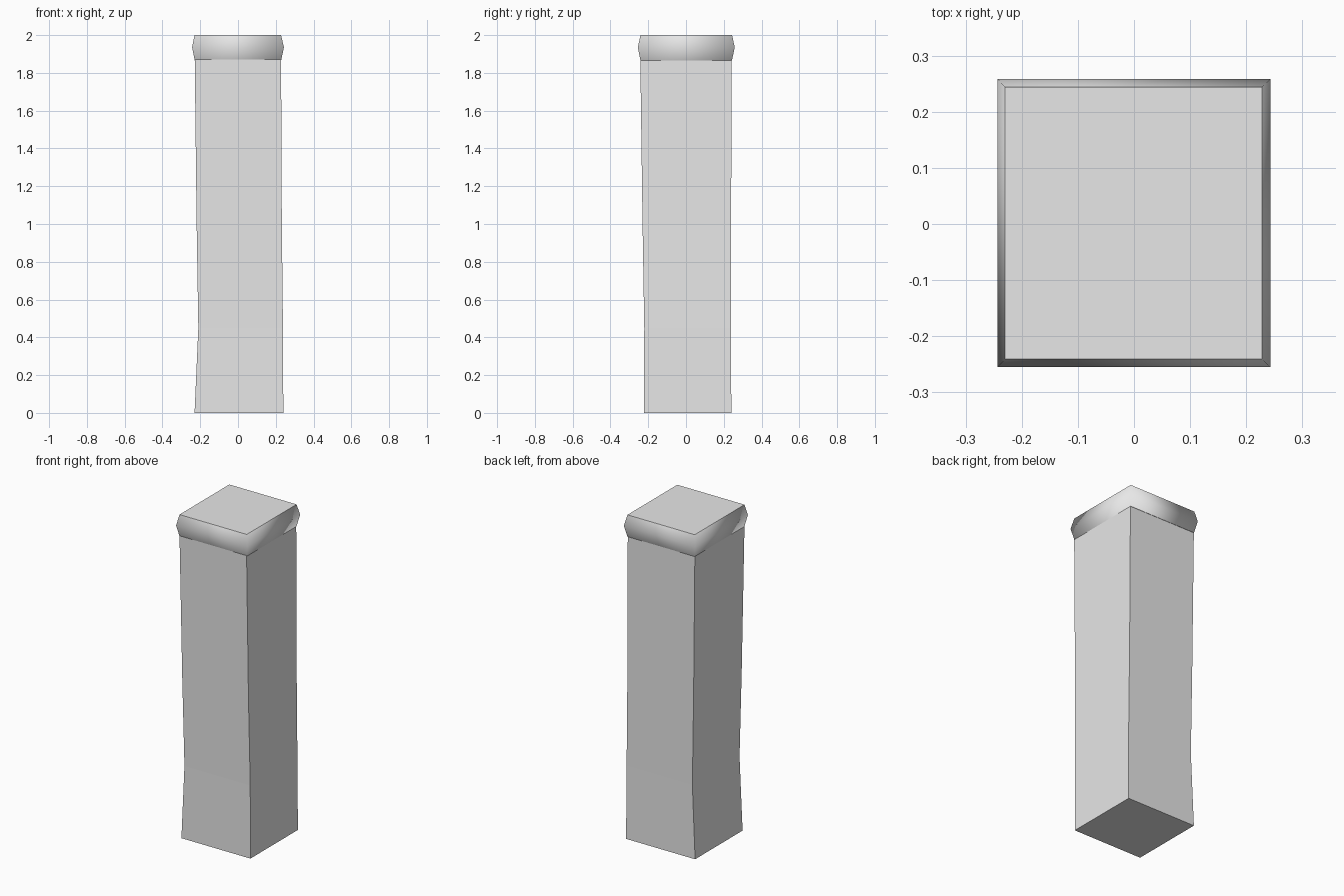
import bpy
import bmesh

default = bpy.data.objects.get("Cube")
if default:
    bpy.data.objects.remove(default, do_unlink=True)

# Plain grey stone
stone = bpy.data.materials.new("grey stone")
stone.use_nodes = True
colour = (0.8, 0.8, 0.8, 1)
stone.diffuse_color = colour
stone.node_tree.nodes["Principled BSDF"].inputs["Base Color"].default_value = colour


def loft(name, sections, smooth_sides):
    """Join rectangular sections (z, left, right, front, back) into a closed solid."""
    bm = bmesh.new()
    rings = [
        [bm.verts.new((x, y, z)) for x, y in ((x0, y0), (x1, y0), (x1, y1), (x0, y1))]
        for z, x0, x1, y0, y1 in sections
    ]
    ends = [bm.faces.new(rings[0][::-1]), bm.faces.new(rings[-1])]
    for low, high in zip(rings, rings[1:]):
        for i in range(4):
            j = (i + 1) % 4
            side = bm.faces.new((low[i], low[j], high[j], high[i]))
            side.smooth = smooth_sides
    for end in ends:
        for edge in end.edges:
            edge.smooth = False
    mesh = bpy.data.meshes.new(name)
    bm.to_mesh(mesh)
    bm.free()
    mesh.materials.append(stone)
    obj = bpy.data.objects.new(name, mesh)
    bpy.context.collection.objects.link(obj)
    return obj


# Slightly crooked square shaft
loft("post_shaft", [
    (0.0, -0.23, 0.24, -0.222, 0.24),
    (0.45, -0.21, 0.238, -0.221, 0.238),
    (1.0, -0.219, 0.232, -0.23, 0.239),
    (1.87, -0.229, 0.228, -0.242, 0.241),
], False)

# Cap with a rounded, bulging rim
loft("post_cap", [
    (1.865, -0.229, 0.228, -0.241, 0.243),
    (1.935, -0.243, 0.243, -0.255, 0.258),
    (2.0, -0.23, 0.228, -0.241, 0.244),
], True)
